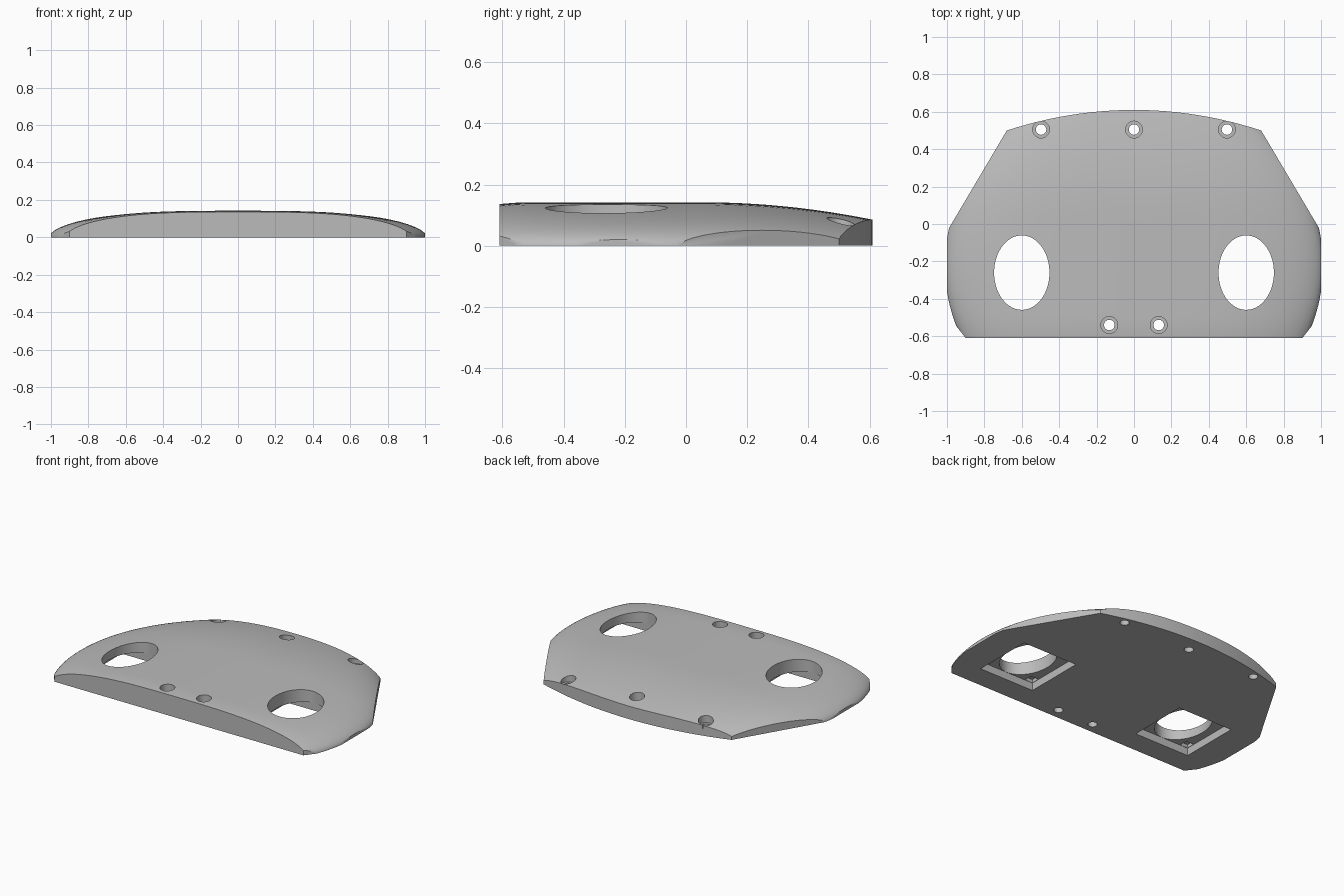
import bpy, bmesh, math

old = bpy.data.objects.get("Cube")
if old:
    bpy.data.objects.remove(old, do_unlink=True)

grey = bpy.data.materials.new("plain grey")
grey.use_nodes = True
COLOUR = (0.5, 0.5, 0.5, 1)
grey.diffuse_color = COLOUR
grey.node_tree.nodes["Principled BSDF"].inputs["Base Color"].default_value = COLOUR


def make_object(name, bm):
    bmesh.ops.recalc_face_normals(bm, faces=bm.faces[:])
    mesh = bpy.data.meshes.new(name)
    bm.to_mesh(mesh)
    bm.free()
    mesh.materials.append(grey)
    obj = bpy.data.objects.new(name, mesh)
    bpy.context.collection.objects.link(obj)
    return obj


def prism(name, points, z0, z1):
    bm = bmesh.new()
    low = [bm.verts.new((x, y, z0)) for x, y in points]
    high = [bm.verts.new((x, y, z1)) for x, y in points]
    bm.faces.new(low)
    bm.faces.new(high)
    n = len(points)
    for i in range(n):
        j = (i + 1) % n
        bm.faces.new((low[i], low[j], high[j], high[i]))
    return make_object(name, bm)


def oval(name, x, y, rx, ry, z0, z1, n=32):
    turn = [2 * math.pi * i / n for i in range(n)]
    return prism(name, [(x + rx * math.cos(a), y + ry * math.sin(a)) for a in turn], z0, z1)


def box(name, x, y, half, z0, z1):
    corners = [(-1, -1), (1, -1), (1, 1), (-1, 1)]
    return prism(name, [(x + half * a, y + half * b) for a, b in corners], z0, z1)


def combine(target, tool, operation="DIFFERENCE"):
    mod = target.modifiers.new(tool.name, "BOOLEAN")
    mod.operation, mod.solver, mod.object = operation, "EXACT", tool
    bpy.context.view_layer.objects.active = target
    bpy.ops.object.modifier_apply(modifier=mod.name)
    bpy.data.objects.remove(tool, do_unlink=True)


# Domed body: arched sections lofted from front to back
def half_width(y):
    return 1.01 - 0.63 * abs(y + 0.22) ** 2.1


def height(y):
    return 0.142 - 0.182 * max(0, y - 0.05) ** 2 - 0.5 * max(0, -0.5 - y) ** 2


ROWS, COLS = 44, 56
bm = bmesh.new()
sections = []
for r in range(ROWS + 1):
    y = -0.68 + 1.36 * r / ROWS
    row = []
    for c in range(COLS + 1):
        t = math.sin(math.pi * (c / COLS - 0.5))
        z = height(y) * max(0, 1 - abs(t) ** 3) ** 0.55
        row.append(bm.verts.new((half_width(y) * t, y, z)))
    sections.append(row)
for a, b in zip(sections, sections[1:]):
    for c in range(COLS):
        bm.faces.new((a[c], a[c + 1], b[c + 1], b[c]))
    bm.faces.new((a[0], b[0], b[-1], a[-1]))
bm.faces.new(sections[0])
bm.faces.new(sections[-1])
cover = make_object("domed_cover", bm)

# Trim the body to its outline: clipped corners, tapered sides, bowed back
right_side = [(0.9, -0.61), (0.97, -0.52), (1, -0.42), (1, -0.04)]
back = [(0.68 * (1 - i / 12), 0.61 - 0.11 * (1 - i / 12) ** 2) for i in range(25)]
left_side = [(-x, y) for x, y in reversed(right_side)]
combine(cover, prism("outline", right_side + back + left_side, -0.1, 0.3), "INTERSECT")

# Oval openings over square pockets with small corner recesses
for side in (-1, 1):
    x, y = side * 0.6, -0.26
    combine(cover, box("pocket", x, y, 0.2, -0.1, 0.05))
    for dx in (-0.17, 0.17):
        for dy in (-0.17, 0.17):
            combine(cover, box("corner_recess", x + dx, y + dy, 0.028, -0.1, 0.072))
    combine(cover, oval("opening", x, y, 0.148, 0.199, -0.1, 0.3, 64))

# Counterbored screw holes
for x, y in [(-0.497, 0.505), (0, 0.505), (0.497, 0.505), (-0.132, -0.54), (0.132, -0.54)]:
    combine(cover, oval("screw_hole", x, y, 0.028, 0.028, -0.1, 0.3))
    combine(cover, oval("counterbore", x, y, 0.045, 0.045, 0.045, 0.3))

bpy.ops.object.select_all(action="DESELECT")
cover.select_set(True)
bpy.context.view_layer.objects.active = cover
bpy.ops.object.shade_smooth_by_angle(angle=math.radians(30))
